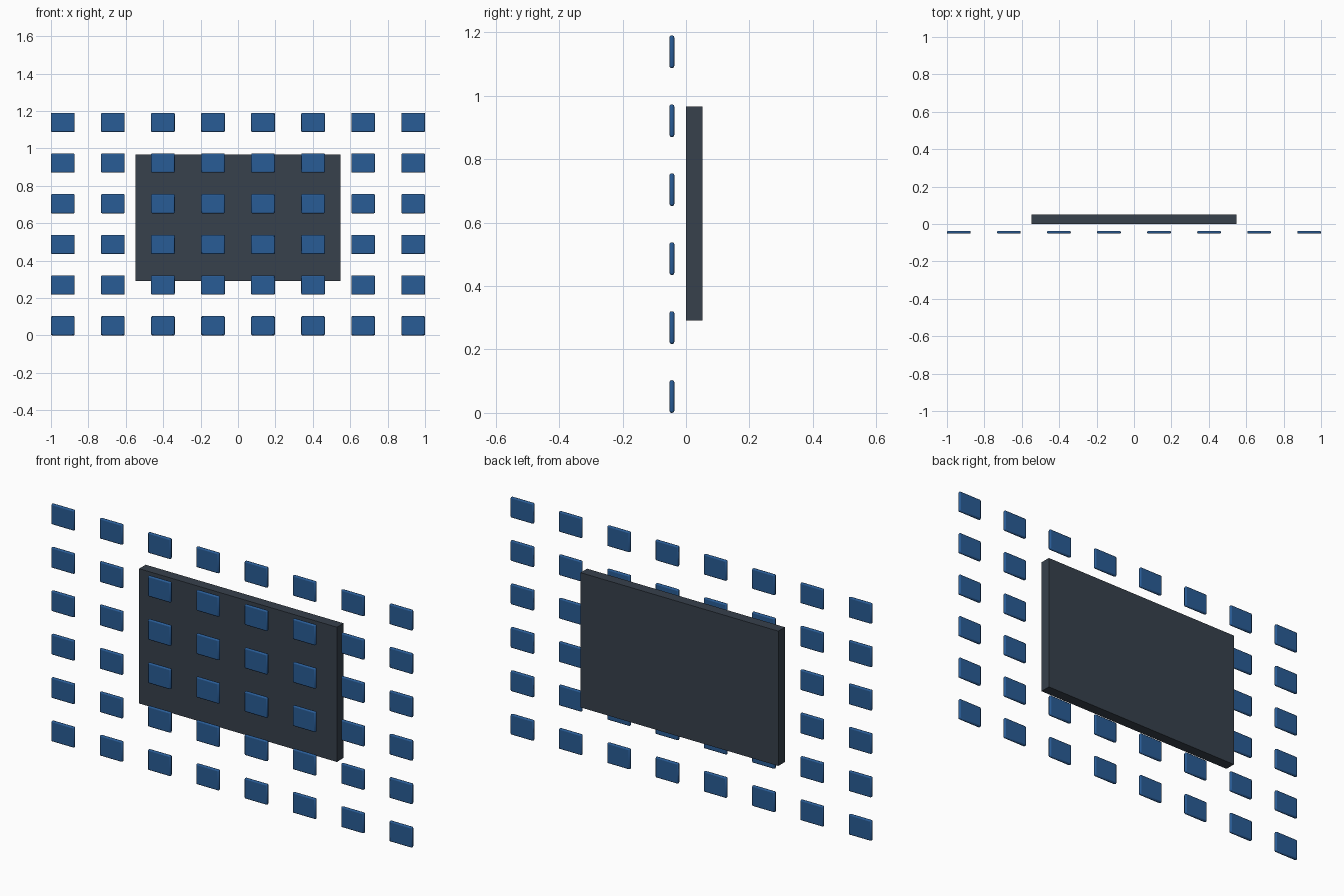
import bpy

if "Cube" in bpy.data.objects:
    bpy.data.objects.remove(bpy.data.objects["Cube"])

ROWS, COLS = 6, 8


def material(name, color):
    m = bpy.data.materials.new(name)
    m.diffuse_color = (*color, 1)
    m.use_nodes = True
    m.node_tree.nodes["Principled BSDF"].inputs["Base Color"].default_value = m.diffuse_color
    return m


def box(name, center, size, mat, bevel=0.0):
    bpy.ops.mesh.primitive_cube_add(size=1, location=center)
    ob = bpy.context.object
    ob.name = name
    ob.scale = size
    bpy.ops.object.transform_apply(location=False, rotation=False, scale=True)
    ob.data.materials.append(mat)
    if bevel:
        mod = ob.modifiers.new("Soft edges", 'BEVEL')
        mod.width = bevel
        mod.segments = 2
        bpy.ops.object.shade_smooth_by_angle()
    return ob


blue = material("tile_blue", (0.022, 0.107, 0.305))
slate = material("panel_slate", (0.038, 0.052, 0.072))

# Backing panel behind the grid
box("back_panel", (0, 0.026, 0.629), (1.096, 0.052, 0.675), slate)

# Grid of thin rounded tiles standing in front
for r in range(ROWS):
    for c in range(COLS):
        x = (c - (COLS - 1) / 2) * 0.2676
        z = 0.0515 + r * 0.2174
        box(f"tile_row{r + 1}_col{c + 1}", (x, -0.0445, z),
            (0.1268, 0.015, 0.103), blue, bevel=0.006)
